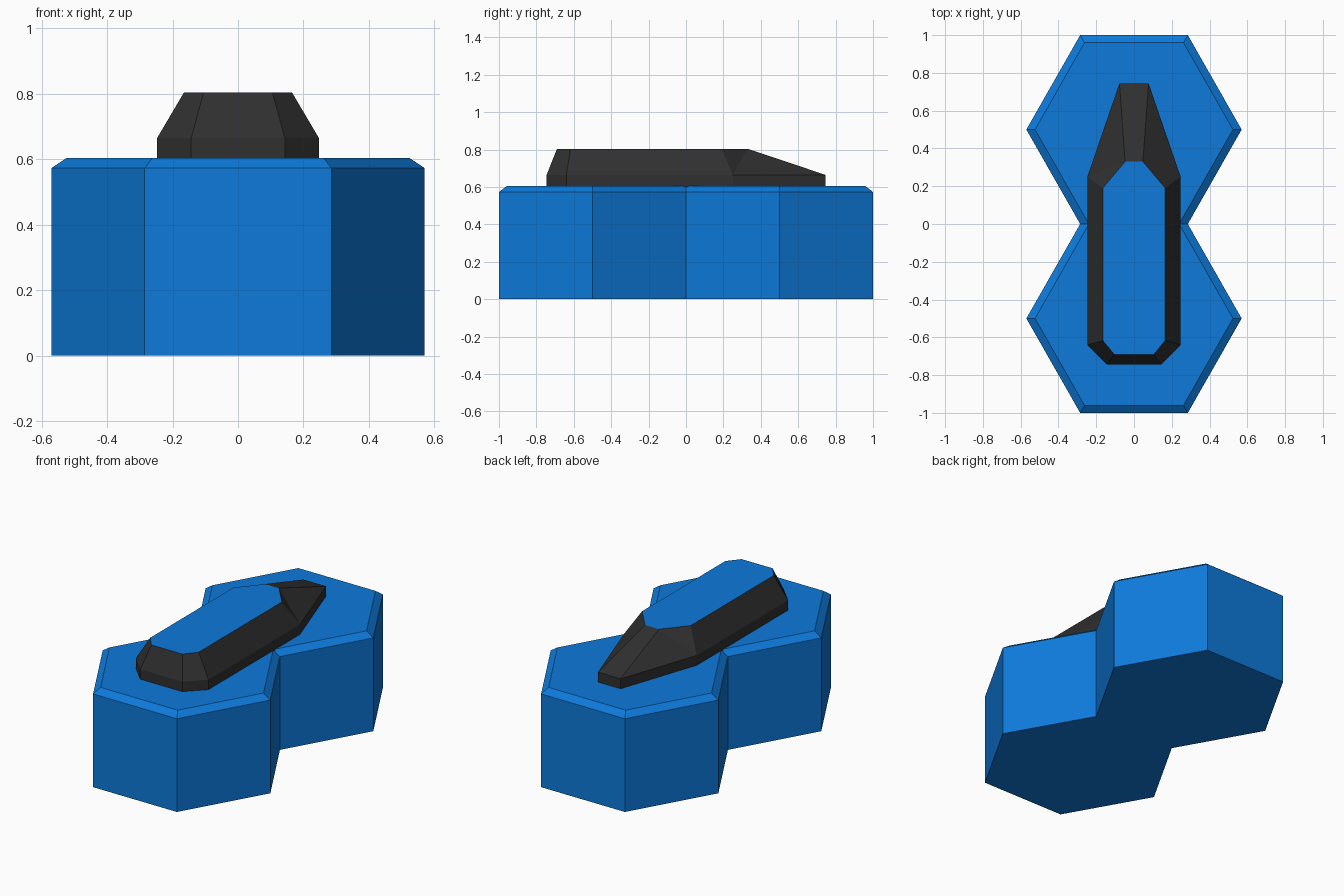
import bpy
import bmesh

cube = bpy.data.objects.get("Cube")
if cube:
    bpy.data.objects.remove(cube, do_unlink=True)


def make_material(name, colour):
    mat = bpy.data.materials.new(name)
    mat.use_nodes = True
    mat.diffuse_color = colour
    bsdf = next(n for n in mat.node_tree.nodes if n.type == 'BSDF_PRINCIPLED')
    bsdf.inputs["Base Color"].default_value = colour
    bsdf.inputs["Roughness"].default_value = 0.8
    return mat


blue = make_material("blue", (0.004, 0.195, 0.71, 1))
charcoal = make_material("charcoal", (0.029, 0.029, 0.029, 1))


def mirrored(half):
    """Close a right-hand outline, listed front to back, across x = 0."""
    return half + [(-x, y) for x, y in reversed(half)]


def loft(name, sections, materials, split_side=None):
    """Skin stacked (outline, height) sections; the cap takes the last material."""
    bm = bmesh.new()
    rings = [[bm.verts.new((x, y, z)) for x, y in outline] for outline, z in sections]
    for level, (low, high) in enumerate(zip(rings, rings[1:])):
        n = len(low)
        for i in range(n):
            j = (i + 1) % n
            a, b, c, d = low[i], low[j], high[j], high[i]
            if level and i == split_side:
                # Fold running from the shoulder to the tail ridge
                bm.faces.new((a, b, c))
                bm.faces.new((a, c, d))
            elif level and split_side is not None and i == n - 2 - split_side:
                bm.faces.new((a, b, d))
                bm.faces.new((b, c, d))
            else:
                bm.faces.new((a, b, c, d))
    bm.faces.new(list(reversed(rings[0])))
    cap = bm.faces.new(rings[-1])
    cap.material_index = len(materials) - 1
    bm.normal_update()
    mesh = bpy.data.meshes.new(name)
    bm.to_mesh(mesh)
    bm.free()
    for mat in materials:
        mesh.materials.append(mat)
    obj = bpy.data.objects.new(name, mesh)
    bpy.context.collection.objects.link(obj)
    return obj


# Double hexagon base with a chamfered top rim
def base_outline(inset):
    dx = inset * 1.155
    corner, tip, end = 0.285 - dx / 2, 0.57 - dx, 1 - inset
    waist = 0.285 - dx
    return mirrored([(corner, -end), (tip, -0.5), (waist, 0), (tip, 0.5), (corner, end)])


loft("double_hexagon_base",
     [(base_outline(0), 0), (base_outline(0), 0.573), (base_outline(0.04), 0.604)],
     [blue])

# Raised block with bevelled nose, sloping tail and blue top panel
lower = mirrored([(0.143, -0.745), (0.247, -0.64), (0.247, 0.25), (0.077, 0.745)])
upper = mirrored([(0.105, -0.69), (0.165, -0.617), (0.165, 0.19), (0.047, 0.33)])
loft("raised_block", [(lower, 0.6), (lower, 0.665), (upper, 0.804)],
     [charcoal, blue], split_side=2)
